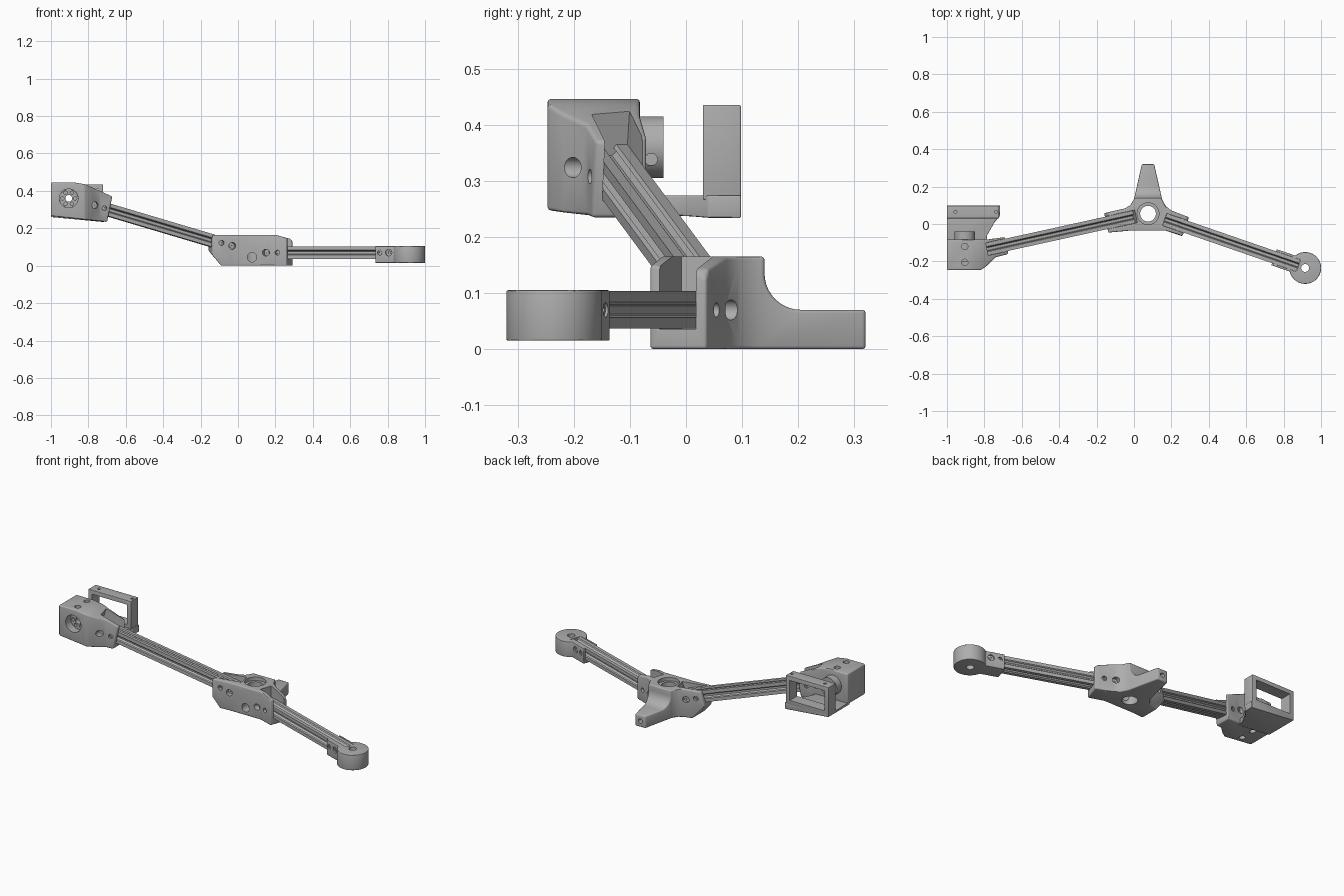
import bpy, bmesh, math
from mathutils import Matrix, Vector

if "Cube" in bpy.data.objects:
    bpy.data.objects.remove(bpy.data.objects["Cube"])

grey = bpy.data.materials.new("plain grey")
grey.use_nodes = True
grey.diffuse_color = (0.42, 0.42, 0.42, 1)
grey.node_tree.nodes["Principled BSDF"].inputs["Base Color"].default_value = (0.42, 0.42, 0.42, 1)

FLAT = Matrix.Identity(4)
SIDE_Y = Matrix(((1, 0, 0, 0), (0, 0, 1, 0), (0, 1, 0, 0), (0, 0, 0, 1)))  # (x, z) drawn, swept along y
SIDE_X = Matrix(((0, 0, 1, 0), (1, 0, 0, 0), (0, 1, 0, 0), (0, 0, 0, 1)))  # (y, z) drawn, swept along x


def finish(bm, name):
    bmesh.ops.recalc_face_normals(bm, faces=bm.faces)
    mesh = bpy.data.meshes.new(name)
    bm.to_mesh(mesh)
    bm.free()
    mesh.materials.append(grey)
    ob = bpy.data.objects.new(name, mesh)
    bpy.context.collection.objects.link(ob)
    return ob


def prism(name, points, lo, hi, matrix=FLAT):
    bm = bmesh.new()
    face = bm.faces.new([bm.verts.new(matrix @ Vector((u, v, lo))) for u, v in points])
    ext = bmesh.ops.extrude_face_region(bm, geom=[face])
    shift = matrix.to_3x3() @ Vector((0, 0, hi - lo))
    bmesh.ops.translate(bm, vec=shift, verts=[g for g in ext["geom"] if isinstance(g, bmesh.types.BMVert)])
    return finish(bm, name)


def rod(name, a, b, radius, sides=40):
    a, b = Vector(a), Vector(b)
    bm = bmesh.new()
    turn = (b - a).to_track_quat('Z', 'Y').to_matrix().to_4x4()
    bmesh.ops.create_cone(bm, cap_ends=True, segments=sides, radius1=radius, radius2=radius,
                          depth=(b - a).length, matrix=Matrix.Translation((a + b) / 2) @ turn)
    return finish(bm, name)


def apply(ob, mod):
    bpy.context.view_layer.objects.active = ob
    bpy.ops.object.modifier_apply(modifier=mod.name)


def combine(ob, other, operation='DIFFERENCE'):
    other.hide_render = True
    mod = ob.modifiers.new("combine", 'BOOLEAN')
    mod.operation, mod.solver, mod.object = operation, 'EXACT', other
    apply(ob, mod)
    bpy.data.objects.remove(other)


def hole(ob, a, b, radius):
    combine(ob, rod("cutter", a, b, radius))


def soften(ob, width=0.007):
    mod = ob.modifiers.new("soft_edges", 'BEVEL')
    mod.width, mod.segments, mod.limit_method, mod.angle_limit = width, 3, 'ANGLE', math.radians(35)
    apply(ob, mod)


def arm_frame(direction):
    x = Vector(direction).normalized()
    y = Vector((0, 0, 1)).cross(x).normalized()
    m = Matrix((x, y, x.cross(y))).transposed().to_4x4()
    return Matrix.Translation((0.075, 0.055, 0.07)) @ m


def channel(ob, frame, start, end):
    # open-topped slot that receives a rail
    w = 0.0342
    combine(ob, prism("cutter", [(start, -w), (end, -w), (end, w), (start, w)], -w, 0.25, frame))


def bolts(ob, name, frame, places):
    # recessed socket bolts through both side walls
    for i, t in enumerate(places):
        for s in (-1, 1):
            hole(ob, frame @ Vector((t, s * 0.037, 0)), frame @ Vector((t, s * 0.12, 0)), 0.013 + 0.005 * i)
            bolt = rod(name, frame @ Vector((t, s * 0.03, 0)), frame @ Vector((t, s * 0.041, 0)), 0.011, 24)
            hole(bolt, frame @ Vector((t, s * 0.036, 0)), frame @ Vector((t, s * 0.05, 0)), 0.005)


right_side = arm_frame((-1, -0.22, 0.297))
left_side = arm_frame((0.84, -0.29, 0))


# Slotted rails
def rail(name, frame, start, end):
    h = 0.0335
    half = [(h, -0.014), (0.0275, -0.009), (0.0265, -0.016), (0.022, -0.016), (0.013, -0.007)]
    quarter = [(h, -h)] + half + [(u, -v) for u, v in reversed(half)]
    section = []
    for k in range(4):
        c, s = ((1, 0), (0, 1), (-1, 0), (0, -1))[k]
        section += [(u * c - v * s, u * s + v * c) for u, v in quarter]
    return prism(name, section, start, end, frame @ SIDE_X)


rail("right_rail", right_side, 0.09, 0.943)
rail("left_rail", left_side, 0.095, 0.85)

# Central hub with rear leg
outline = [(0.259, -0.065), (0.294, 0.036), (0.2, 0.072), (0.17, 0.095), (0.15, 0.133), (0.108, 0.32),
           (0.042, 0.32), (0, 0.133), (-0.02, 0.1), (-0.05, 0.083), (-0.16, 0.058), (-0.137, -0.046),
           (-0.03, -0.036), (0.17, -0.036)]
hub = prism("central_hub", outline, -0.05, 0.3)
front = [(-0.162, 0.086), (-0.09, 0), (0.31, 0), (0.297, 0.12), (0.282, 0.143), (0.2, 0.165), (-0.135, 0.165)]
combine(hub, prism("cutter", front, -0.5, 0.5, SIDE_Y), 'INTERSECT')
sweep = [(0.205 - 0.065 * math.cos(a), 0.135 - 0.065 * math.sin(a))
         for a in [i * math.pi / 20 for i in range(11)]]
combine(hub, prism("cutter", [(0.14, 0.3)] + sweep + [(0.5, 0.07), (0.5, 0.3)], -0.5, 0.5, SIDE_X))
soften(hub, 0.006)
channel(hub, right_side, 0.089, 0.5)
channel(hub, left_side, 0.094, 0.5)
hole(hub, (0.075, 0.055, -0.1), (0.075, 0.055, 0.3), 0.042)
hole(hub, (0.075, 0.055, 0.145), (0.075, 0.055, 0.3), 0.058)
hole(hub, (0.075, -0.2, 0.045), (0.075, 0.055, 0.045), 0.025)
hole(hub, (0.075, 0.27, 0.035), (0.075, 0.4, 0.035), 0.013)
bolts(hub, "hub_bolt", right_side, (0.187, 0.128))
bolts(hub, "hub_bolt", left_side, (0.162, 0.1))

# Round foot on the left rail
arc = [math.radians(-148 + 296 * i / 40) for i in range(41)]
foot_outline = [(0.713, -0.045)] + [(0.889 + 0.085 * math.cos(a), 0.085 * math.sin(a)) for a in arc] + [(0.713, 0.045)]
foot = prism("round_foot", foot_outline, -0.055, 0.035, left_side)
soften(foot, 0.003)
channel(foot, left_side, 0.6, 0.851)
hole(foot, (0.915, -0.235, -0.1), (0.915, -0.235, 0.2), 0.021)
bolts(foot, "foot_bolt", left_side, (0.738, 0.788))

# Motor housing on the right rail
outline = [(-1, -0.247), (-0.82, -0.247), (-0.785, -0.222), (-0.74, -0.178), (-0.67, -0.16),
           (-0.69, -0.07), (-0.78, -0.082), (-1, -0.082)]
housing = prism("motor_housing", outline, 0, 0.6)
front = [(-1.02, 0.268), (-0.7, 0.234), (-0.672, 0.37), (-0.76, 0.41), (-0.82, 0.436), (-0.88, 0.446), (-1.02, 0.446)]
combine(housing, prism("cutter", front, -0.5, 0.5, SIDE_Y), 'INTERSECT')
soften(housing)
channel(housing, right_side, 0.7, 0.944)
CX, CZ = -0.905, 0.36
hole(housing, (CX, -0.4, CZ), (CX, 0, CZ), 0.05)
for y in (-0.12, -0.205):
    hole(housing, (CX, y, 0.38), (CX, y, 0.6), 0.017)
    hole(housing, (CX, y, 0.1), (CX, y, 0.29), 0.017)
bolts(housing, "housing_bolt", right_side, (0.853, 0.911))

# Motor with ring of vents
motor = rod("motor", (CX, -0.2, CZ), (CX, -0.06, CZ), 0.0495)
combine(motor, rod("cutter", (CX, -0.09, CZ), (CX, -0.04, CZ), 0.055), 'UNION')
hole(motor, (CX, -0.3, CZ), (CX, 0.1, CZ), 0.018)
for k in range(6):
    a = k * math.pi / 3
    x, z = CX + 0.034 * math.cos(a), CZ + 0.034 * math.sin(a)
    hole(motor, (x, -0.3, z), (x, -0.15, z), 0.009)
hole(motor, (-0.87, -0.062, 0.338), (-0.8, -0.062, 0.338), 0.011)

# Rear bracket plate with wedge underside
outline = [(-1, -0.1), (-0.79, -0.1), (-0.785, -0.06), (-0.745, 0.01), (-0.718, 0.04), (-0.715, 0.098), (-1, 0.098)]
plate = prism("bracket_plate", outline, 0.2, 0.274)
wedge = [(-1.02, 0.262), (-0.7, 0.232), (-0.7, 0.4), (-1.02, 0.4)]
combine(plate, prism("cutter", wedge, -0.5, 0.5, SIDE_Y), 'INTERSECT')
soften(plate, 0.003)


# Open upright frame
def rect(x0, x1, z0, z1):
    return [(x0, z0), (x1, z0), (x1, z1), (x0, z1)]


frame = prism("upright_frame", rect(-1, -0.722, 0.266, 0.435), 0.03, 0.098, SIDE_Y)
soften(frame, 0.003)
combine(frame, prism("cutter", rect(-0.975, -0.747, 0.292, 0.41), -0.1, 0.3, SIDE_Y))
for x in (-0.955, -0.738):
    hole(frame, (x, 0.065, 0.415), (x, 0.065, 0.5), 0.008)

# Smooth the round walls, keep the edges crisp
for ob in bpy.context.collection.objects:
    if ob.type == 'MESH' and grey.name in ob.data.materials:
        bpy.ops.object.select_all(action='DESELECT')
        ob.select_set(True)
        bpy.context.view_layer.objects.active = ob
        bpy.ops.object.shade_smooth_by_angle(angle=math.radians(30))
